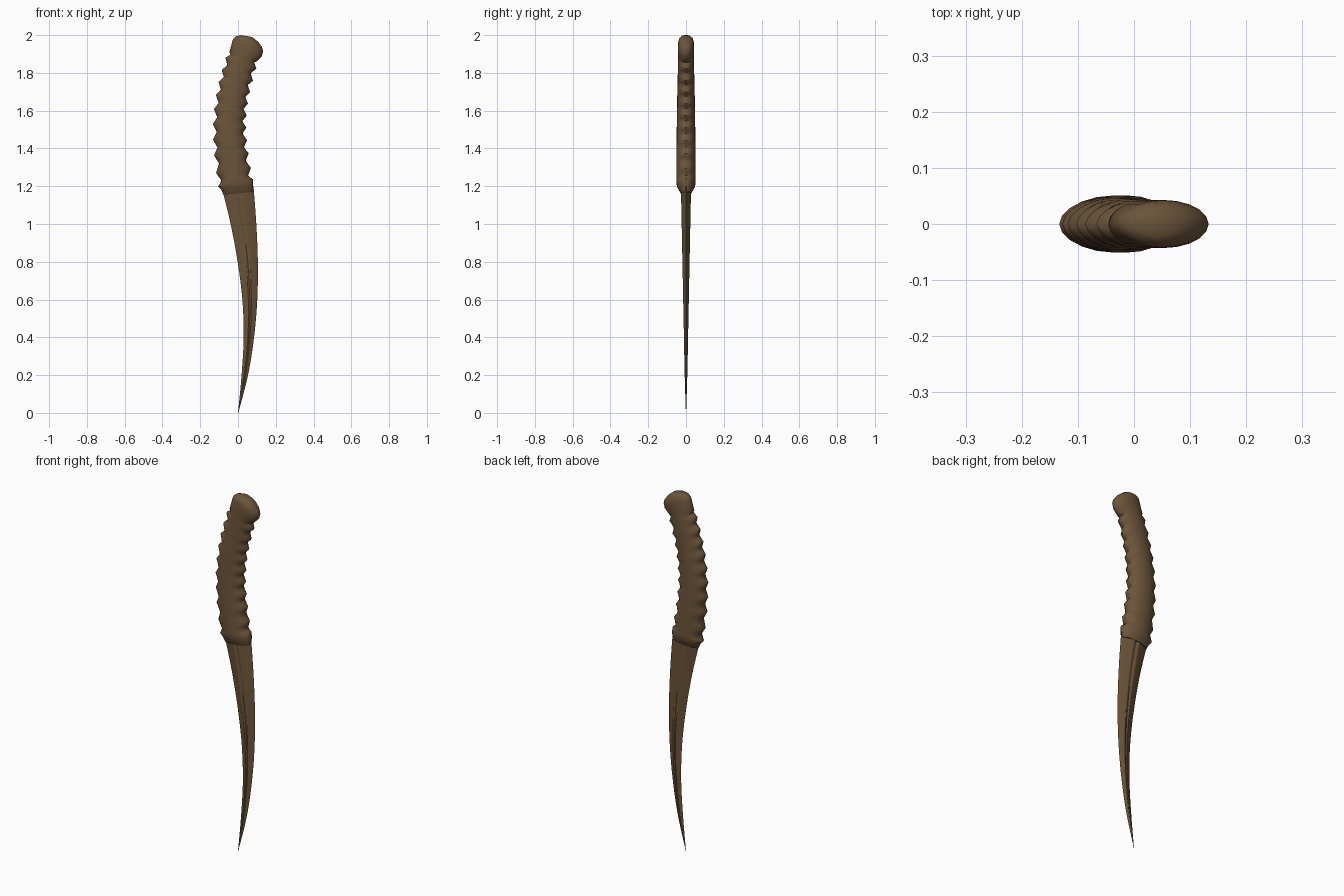
import bpy, bmesh, math
from mathutils import Vector

if "Cube" in bpy.data.objects:
    bpy.data.objects.remove(bpy.data.objects["Cube"])

horn = bpy.data.materials.new("horn brown")
horn.diffuse_color = (0.15, 0.09, 0.042, 1)
horn.use_nodes = True
horn.node_tree.nodes["Principled BSDF"].inputs["Base Color"].default_value = horn.diffuse_color


def spline(keys, t):
    """Smooth interpolation through tuples; t runs over key indices."""
    n = len(keys) - 1
    i = min(int(t), n - 1)
    u = t - i
    p = [keys[max(0, min(n, i + k))] for k in (-1, 0, 1, 2)]
    return [0.5 * (2*b + (c - a)*u + (2*a - 5*b + 4*c - d)*u*u + (3*b - a - 3*c + d)*u**3)
            for a, b, c, d in zip(*p)]


def loft(name, rings, angle):
    bm = bmesh.new()
    rows = [[bm.verts.new(p) for p in r] for r in rings]
    n = len(rows[0])
    for a, b in zip(rows, rows[1:]):
        for i in range(n):
            j = (i + 1) % n
            bm.faces.new((a[i], a[j], b[j], b[i]))
    bm.faces.new(rows[0][::-1])
    bm.faces.new(rows[-1])
    bmesh.ops.recalc_face_normals(bm, faces=bm.faces)
    me = bpy.data.meshes.new(name)
    bm.to_mesh(me)
    bm.free()
    me.materials.append(horn)
    ob = bpy.data.objects.new(name, me)
    bpy.context.collection.objects.link(ob)
    bpy.ops.object.select_all(action='DESELECT')
    ob.select_set(True)
    bpy.context.view_layer.objects.active = ob
    bpy.ops.object.shade_smooth_by_angle(angle=math.radians(angle))


def oval(lx, lz, rx, rz, hy, ridge=0.0, n=20):
    """Oval ring between a left and a right edge point; ridge swells the two edges."""
    c = Vector(((lx + rx) / 2, 0, (lz + rz) / 2))
    h = Vector(((rx - lx) / 2, 0, (rz - lz) / 2))
    out = []
    for i in range(n):
        a = 2 * math.pi * i / n
        ca, sa = math.cos(a), math.sin(a)
        k = 1 + ridge / h.length * abs(ca) ** 1.5
        out.append(c + h * ca * k + Vector((0, hy * sa, 0)))
    return out


# handle: curved oval grip with ridged edges (left x, left z, right x, right z, half depth)
grip = [(-.095, 1.20, .068, 1.235, .051), (-.116, 1.36, .047, 1.37, .051),
        (-.123, 1.52, .034, 1.505, .049), (-.109, 1.67, .042, 1.63, .047),
        (-.080, 1.80, .066, 1.75, .044), (-.046, 1.91, .098, 1.86, .042)]
rings = [oval(-.078, 1.155, .078, 1.17, .028), oval(-.09, 1.185, .08, 1.205, .047)]
ridges, steps = 10, 4
wave = [1, -.1, -1, 0]
total = ridges * steps - 1
for i in range(total + 1):
    rings.append(oval(*spline(grip, 5 * i / total), ridge=.0105 * wave[i % steps]))
# domed pommel
for r in [(-.036, 1.945, .126, 1.888, .043), (-.031, 1.965, .133, 1.915, .043),
          (-.025, 1.981, .127, 1.937, .042), (-.010, 1.994, .105, 1.966, .037),
          (.012, 2.0, .075, 1.99, .022)]:
    rings.append(oval(*r))
loft("handle", rings, 50)

# blade: curved, double-edged, with a shallow groove along each flat (z, left x, right x, half depth)
edge = [(1.2, -.088, .082, .027), (1.0, -.039, .097, .023), (.8, -.002, .105, .019),
        (.6, .023, .102, .015), (.4, .030, .085, .011), (.2, .019, .053, .007),
        (0, 0, .0015, .0006)]
section = [(-1, 0), (-.45, .8), (-.2, 1), (0, .82), (.2, 1), (.45, .8), (1, 0)]
section += [(u, -v) for u, v in section[-2:0:-1]]
blade = []
for i in range(37):
    z, l, r, h = spline(edge, 6 * i / 36)
    blade.append([((l + r) / 2 + u * (r - l) / 2, v * h, z) for u, v in section])
loft("blade", blade, 25)
